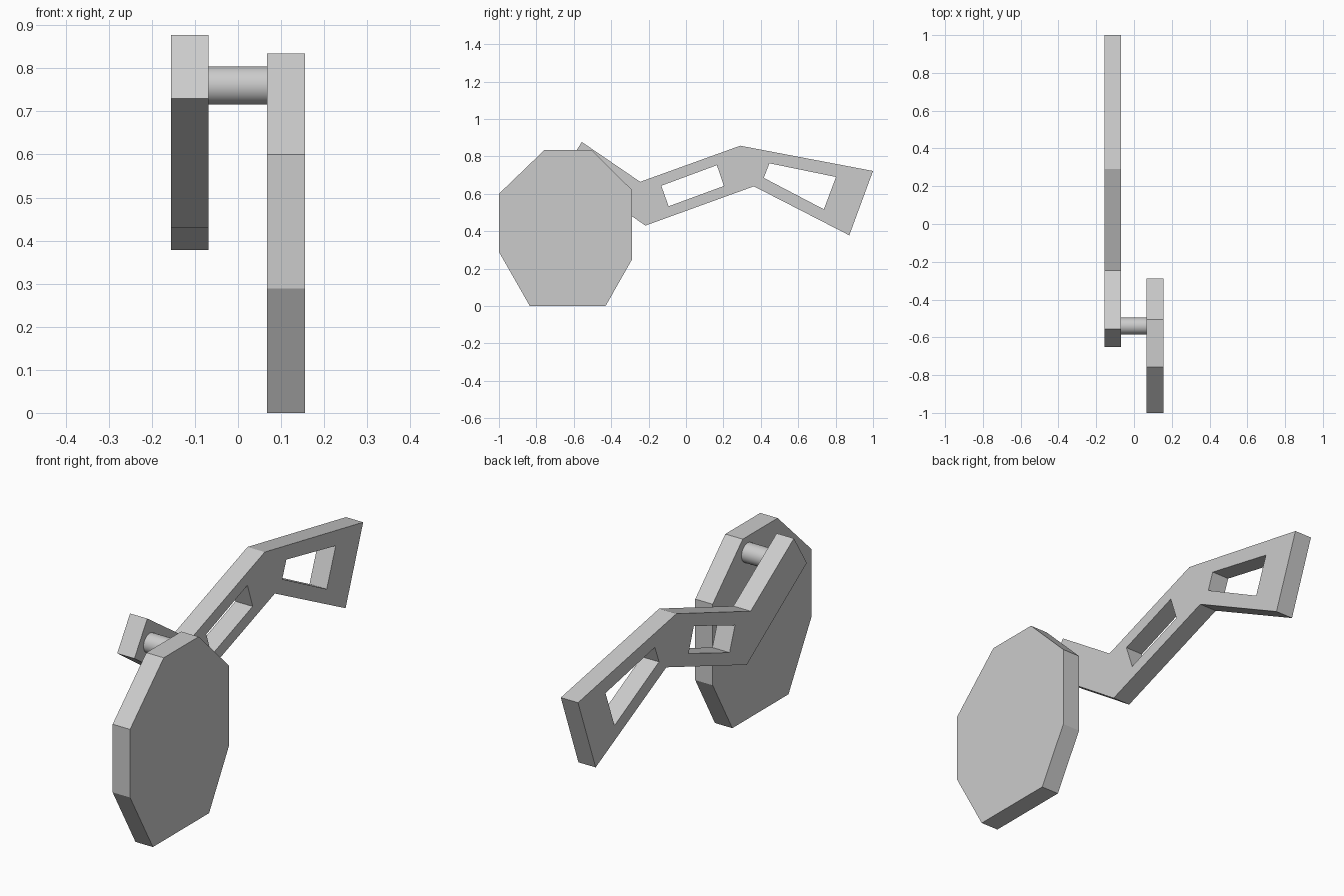
import bpy, bmesh, math
from mathutils import Vector

if "Cube" in bpy.data.objects:
    bpy.data.objects.remove(bpy.data.objects["Cube"])


def plate(name, x0, x1, loops):
    """Extrude a y-z outline (first loop) with holes (other loops) from x0 to x1."""
    bm = bmesh.new()
    edges = []
    for loop in loops:
        vs = [bm.verts.new((x0, y, z)) for y, z in loop]
        edges += [bm.edges.new((v, vs[(i + 1) % len(vs)])) for i, v in enumerate(vs)]
    bmesh.ops.triangle_fill(bm, edges=edges, use_beauty=True, use_dissolve=False,
                            normal=Vector((1, 0, 0)))
    ext = bmesh.ops.extrude_face_region(bm, geom=bm.faces[:], use_keep_orig=True)
    verts = [g for g in ext["geom"] if isinstance(g, bmesh.types.BMVert)]
    bmesh.ops.translate(bm, verts=verts, vec=(x1 - x0, 0, 0))
    bmesh.ops.recalc_face_normals(bm, faces=bm.faces[:])
    mesh = bpy.data.meshes.new(name)
    bm.to_mesh(mesh)
    bm.free()
    ob = bpy.data.objects.new(name, mesh)
    bpy.context.collection.objects.link(ob)
    return ob


# Eight-sided pedal plate
plate("pedal_plate", 0.067, 0.155, [[
    (-0.835, 0), (-0.43, 0), (-0.288, 0.25), (-0.288, 0.62),
    (-0.505, 0.834), (-0.757, 0.834), (-1, 0.60), (-1, 0.289)]])

# Bent lever arm with two cut-out windows
plate("lever_arm", -0.155, -0.068, [
    [(-0.557, 0.877), (-0.245, 0.664), (0.29, 0.857), (1, 0.722),
     (0.873, 0.378), (0.363, 0.64), (-0.217, 0.43), (-0.65, 0.73)],
    [(-0.132, 0.643), (0.165, 0.753), (0.203, 0.642), (-0.093, 0.533)],
    [(0.446, 0.763), (0.802, 0.69), (0.737, 0.517), (0.416, 0.685)]])

# Round pin joining the plate and the arm
bpy.ops.mesh.primitive_cylinder_add(vertices=48, radius=0.044, depth=0.137,
                                    location=(0, -0.54, 0.76),
                                    rotation=(0, math.pi / 2, 0))
pin = bpy.context.object
pin.name = "pivot_pin"
bpy.ops.object.shade_smooth_by_angle()
